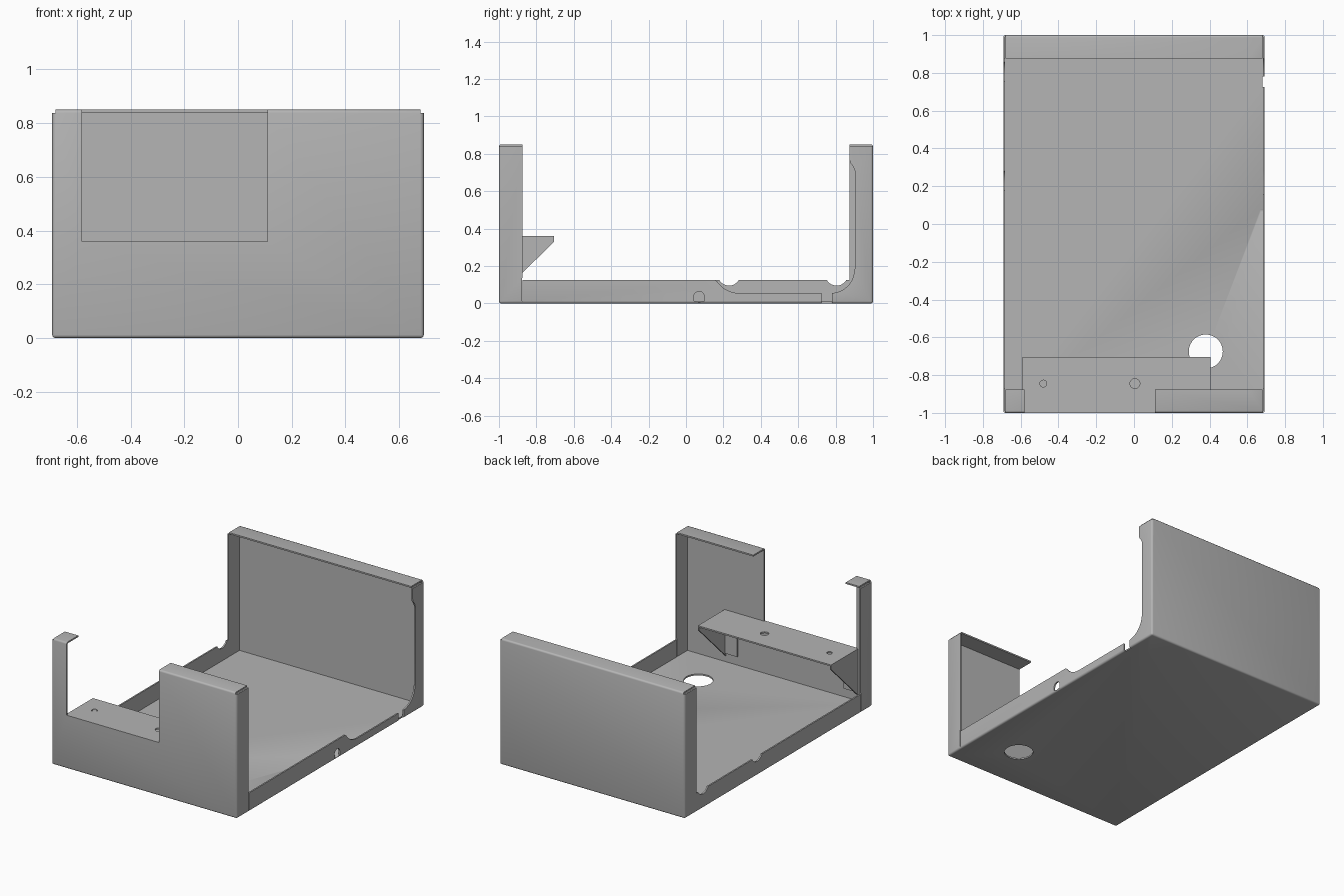
import bpy, bmesh
from math import pi, sin, cos, radians
from mathutils import Matrix, Vector

default = bpy.data.objects.get("Cube")
if default:
    bpy.data.objects.remove(default, do_unlink=True)

steel = bpy.data.materials.new("grey_sheet_metal")
steel.use_nodes = True
GREY = (0.46, 0.46, 0.46, 1)
steel.diffuse_color = GREY
steel.node_tree.nodes["Principled BSDF"].inputs["Base Color"].default_value = GREY

W, H, T = 0.692, 0.85, 0.01      # half width, height, sheet thickness


def finish(name, bm):
    bmesh.ops.recalc_face_normals(bm, faces=bm.faces)
    mesh = bpy.data.meshes.new(name)
    bm.to_mesh(mesh)
    bm.free()
    mesh.materials.append(steel)
    obj = bpy.data.objects.new(name, mesh)
    bpy.context.collection.objects.link(obj)
    return obj


def box(name, lo, hi, bend=0):
    bm = bmesh.new()
    lo, hi = Vector(lo), Vector(hi)
    bmesh.ops.create_cube(bm, size=1, matrix=Matrix.Translation((lo + hi) / 2)
                          @ Matrix.Diagonal((hi - lo).to_4d()))
    if bend:
        bmesh.ops.bevel(bm, geom=bm.edges[:], offset=bend, segments=3,
                        profile=0.5, affect='EDGES')
    return finish(name, bm)


def plate(name, outline, x0, x1):
    """Extrude a (y, z) outline along x."""
    bm = bmesh.new()
    face = bm.faces.new([bm.verts.new((x0, y, z)) for y, z in outline])
    ext = bmesh.ops.extrude_face_region(bm, geom=[face])["geom"]
    bmesh.ops.translate(bm, vec=(x1 - x0, 0, 0),
                        verts=[v for v in ext if isinstance(v, bmesh.types.BMVert)])
    return finish(name, bm)


def rod(name, centre, radius, depth, axis='Z'):
    bm = bmesh.new()
    turn = Matrix.Rotation(pi / 2, 4, 'Y') if axis == 'X' else Matrix()
    bmesh.ops.create_cone(bm, cap_ends=True, segments=40, radius1=radius, radius2=radius,
                          depth=depth, matrix=Matrix.Translation(centre) @ turn)
    return finish(name, bm)


def arc(cy, cz, r, a0, a1, n=8):
    steps = [radians(a0 + (a1 - a0) * i / n) for i in range(n + 1)]
    return [(cy + r * cos(a), cz + r * sin(a)) for a in steps]


def cut(target, cutters):
    for c in cutters:
        c.hide_render = True
        c.hide_viewport = True
        mod = target.modifiers.new(c.name, 'BOOLEAN')
        mod.operation = 'DIFFERENCE'
        mod.solver = 'EXACT'
        mod.object = c
    # bake the cuts and drop the cutters
    bpy.context.view_layer.update()
    baked = bpy.data.meshes.new_from_object(
        target.evaluated_get(bpy.context.evaluated_depsgraph_get()))
    target.modifiers.clear()
    target.data = baked
    for c in cutters:
        bpy.data.objects.remove(c, do_unlink=True)


# Folded chassis: a hollow box with bent edges, opened up by cutters
chassis = box("chassis", (-W, -1, 0), (W, 1, H), bend=0.012)
cavity = box("cavity", (-W + T, -1 + T, T), (W - T, 1 - T, H - T))

F, B, RIM = -0.875, 0.875, 0.125   # front flange edge, back flange edge, side wall top
left_opening = plate("left_opening", [(F, RIM), (B, RIM), (B, 1), (F, 1)], -1, 0.6)

# Opening on the other side: stepped wall top and a waisted back flange
stepped = [(F, 1), (F, RIM), (0.155, RIM)]
stepped += arc(0.285, 0.2, 0.145, 215, 270)
stepped += [(0.775, 0.055)]
stepped += arc(0.775, 0.18, 0.125, 275, 350)
stepped += [(0.905, 0.2), (0.905, 0.69)]
stepped += arc(0.825, 0.69, 0.08, 10, 50, 4)
stepped += [(B, 0.77), (B, 1)]
right_opening = plate("right_opening", stepped, 0.6, 1)

cutters = [
    cavity, left_opening, right_opening,
    box("front_window", (-0.58, -1.1, 0.36), (0.11, -0.8, 1)),
    box("wall_gap", (0.679, 0.725, -0.1), (0.8, 0.78, 0.2)),
    box("slot_foot", (0.675, 0.042, 0.012), (0.8, 0.098, 0.036)),
    rod("slot_head", (0.72, 0.07, 0.036), 0.028, 0.1, 'X'),
    rod("floor_hole", (0.38, -0.675, 0), 0.09, 0.1),
]
for y in (0.23, 0.805):
    cutters.append(rod("cable_notch", (-W, y, 0.155), 0.06, 0.1, 'X'))
for x in (-W, W):
    cutters.append(box("fold_relief", (x - 0.03, F - 0.002, 0.012), (x + 0.03, F + 0.002, RIM + 0.01)))
    for y in (-1, 1):
        cutters.append(box("corner_relief", (x - 0.012, y - 0.2, H - 0.012),
                           (x + 0.012, y + 0.2, H + 0.1)))
cut(chassis, cutters)

# Shelf behind the front window, with two screw holes
X0, X1, BACK, TOP = -0.59, 0.405, -0.705, 0.36
shelf = box("shelf", (X0, -1 + T, TOP - T), (X1, BACK, TOP))
cut(shelf, [rod("small_screw_hole", (-0.48, -0.845, TOP), 0.018, 0.1),
            rod("large_screw_hole", (0.005, -0.845, TOP), 0.026, 0.1)])

# Sloping gussets under the shelf ends, with tabs folded in against the front wall
for side, x, inward in (("right", X0, 1), ("left", X1, -1)):
    plate(side + "_gusset",
          [(-1 + T, TOP - T), (BACK, TOP - T), (BACK, 0.33), (-1 + T, 0.05)],
          x, x + inward * T)
    tab = sorted((x + inward * T, x + inward * 0.1))
    box(side + "_gusset_tab", (tab[0], -1 + T, 0.07), (tab[1], -1 + 2 * T, TOP - T))

# Smooth bends, sharp cut edges
for obj in bpy.context.collection.objects:
    if obj.type == 'MESH' and obj.data.materials and obj.data.materials[0] == steel:
        bpy.ops.object.select_all(action='DESELECT')
        obj.select_set(True)
        bpy.context.view_layer.objects.active = obj
        bpy.ops.object.shade_smooth_by_angle(angle=radians(35))
